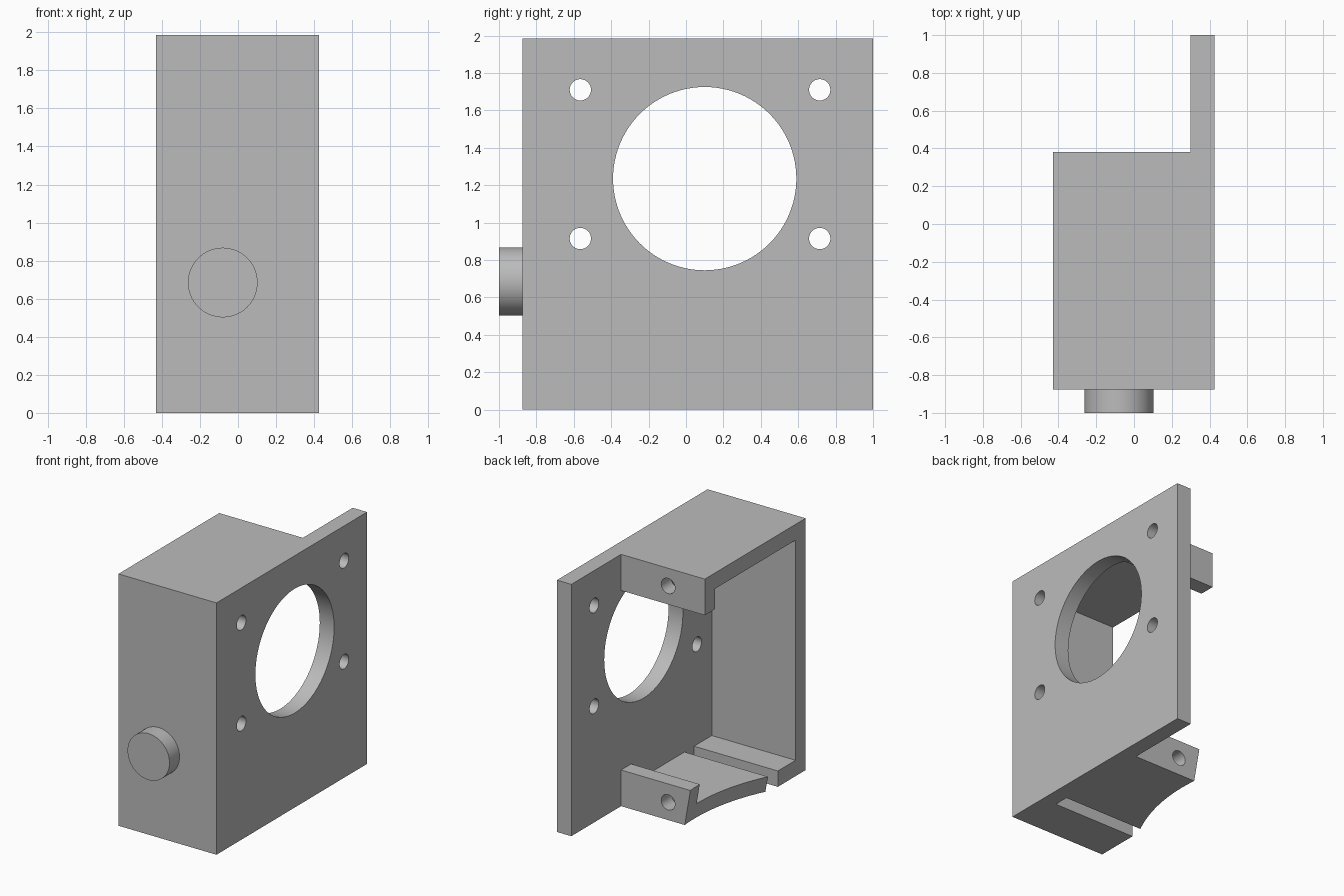
import bpy
from mathutils import Matrix

cube = bpy.data.objects.get("Cube")
if cube:
    bpy.data.objects.remove(cube, do_unlink=True)

grey = bpy.data.materials.new("plain_grey")
grey.use_nodes = True
colour = (0.5, 0.5, 0.5, 1)
grey.diffuse_color = colour
grey.node_tree.nodes["Principled BSDF"].inputs["Base Color"].default_value = colour

# Main extents of the bracket
LEFT, INNER, OUTER = -0.43, 0.30, 0.425
FRONT, BACK, PLATE_END = -0.875, 0.38, 1.0
HEIGHT, WALL, BLOCK = 1.985, 0.125, 0.285


def finish(obj, name):
    obj.name = name
    obj.data.materials.clear()
    obj.data.materials.append(grey)
    return obj


def box(name, x, y, z):
    centre = [(a + b) / 2 for a, b in (x, y, z)]
    bpy.ops.mesh.primitive_cube_add(size=1, location=centre)
    obj = bpy.context.object
    size = [b - a for a, b in (x, y, z)]
    obj.data.transform(Matrix.Diagonal((*size, 1)))
    return finish(obj, name)


def cone(name, centre, r1, r2, depth, axis="Z", sides=64):
    quarter = 1.5707963
    turn = {"X": (0, quarter, 0), "Y": (quarter, 0, 0), "Z": (0, 0, 0)}[axis]
    bpy.ops.mesh.primitive_cone_add(vertices=sides, radius1=r1, radius2=r2,
                                    depth=depth, location=centre, rotation=turn)
    return finish(bpy.context.object, name)


def smooth(obj):
    bpy.ops.object.select_all(action="DESELECT")
    obj.select_set(True)
    bpy.context.view_layer.objects.active = obj
    bpy.ops.object.shade_smooth_by_angle(angle=0.5)


def cut(obj, cutters):
    for cutter in cutters:
        cutter.hide_render = True
        bpy.context.view_layer.objects.active = obj
        mod = obj.modifiers.new("cut", "BOOLEAN")
        mod.operation = "DIFFERENCE"
        mod.solver = "EXACT"
        mod.object = cutter
        bpy.ops.object.modifier_apply(modifier=mod.name)
        bpy.data.objects.remove(cutter, do_unlink=True)
    smooth(obj)


# Mounting plate with a large opening and four screw holes
plate = box("mounting_plate", (INNER, OUTER), (FRONT, PLATE_END), (0, HEIGHT))
holes = [cone("opening_cutter", (0.36, 0.1, 1.235), 0.49, 0.49, 0.5, "X", 96)]
for y in (-0.565, 0.715):
    for z in (0.915, 1.71):
        holes.append(cone("screw_cutter", (0.36, y, z), 0.057, 0.057, 0.5, "X", 32))
cut(plate, holes)

# Front and top walls
box("front_wall", (LEFT, INNER), (FRONT, FRONT + WALL), (0, HEIGHT))
box("top_wall", (LEFT, INNER), (FRONT + WALL, BACK - WALL), (HEIGHT - WALL, HEIGHT))

# Floor split by a slot
box("floor_strip", (LEFT, INNER), (FRONT + WALL, -0.53), (0, WALL))
floor = box("floor_panel", (LEFT, INNER), (-0.41, BACK - WALL), (0, WALL))

# Screw blocks along the back edge
top_block = box("top_screw_block", (LEFT, INNER), (BACK - WALL, BACK), (HEIGHT - BLOCK, HEIGHT))
low_block = box("lower_screw_block", (LEFT, INNER), (BACK - WALL, BACK), (0, BLOCK))
for block, z in ((top_block, HEIGHT - 0.14), (low_block, 0.14)):
    cut(block, [cone("block_hole_cutter", (-0.11, BACK, z), 0.06, 0.06, 0.6, "Y", 32)])

# Shallow tapered curve through the free edge of the floor
for part in (floor, low_block):
    cut(part, [cone("curve_cutter", (-1.73, 0.25, 0.15), 1.515, 1.395, 0.7, "Z", 256)])

# Round stub on the front
stub = cone("front_stub", (-0.08, -0.9375, 0.685), 0.183, 0.183, 0.125, "Y")
smooth(stub)
